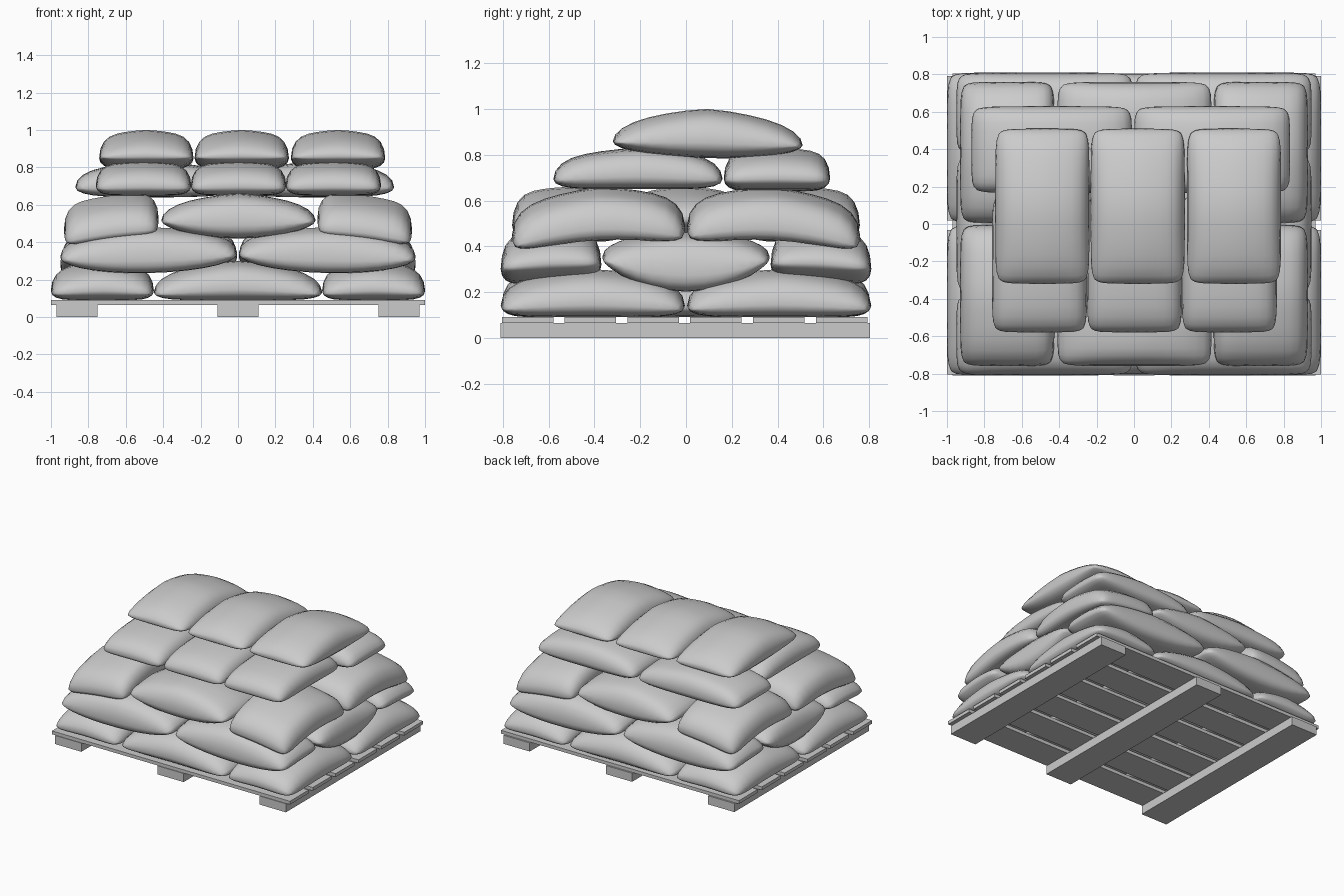
import bpy, bmesh, math

if "Cube" in bpy.data.objects:
    bpy.data.objects.remove(bpy.data.objects["Cube"])

N = 14  # grid resolution of each bag


def box(name, x0, x1, y0, y1, z0, z1):
    bpy.ops.mesh.primitive_cube_add(size=1, location=((x0+x1)/2, (y0+y1)/2, (z0+z1)/2))
    ob = bpy.context.object
    ob.name = name
    ob.scale = (x1-x0, y1-y0, z1-z0)


def bag(name, x0, x1, y0, y1, zb, zt, low=(0, 0), top=(-.04, -.07), tilt=(0, 0)):
    """Stuffed pillow: low/top bend the under and upper faces towards the ends."""
    cx, cy, a, b = (x0+x1)/2, (y0+y1)/2, (x1-x0)/2, (y1-y0)/2
    bm = bmesh.new()

    def vert(i, j, upper):
        u = math.sin(math.pi*(i/N-.5))
        v = math.sin(math.pi*(j/N-.5))
        au, av = min(abs(u), 1), min(abs(v), 1)
        w = math.sqrt(max(0, (1-au**7)*(1-av**7)))
        slope = tilt[0]*u + tilt[1]*v
        lo = zb + low[0]*u*u + low[1]*v*v + slope
        hi = zt + top[0]*au**1.5 + top[1]*av**1.5 + slope
        lo = max(lo, .09)
        seam = lo + .34*(hi-lo)
        z = seam + ((hi if upper else lo) - seam)*w
        # rounded corners, ends slightly narrower than the middle
        x = cx + a*u*(1 - .012*v*v - .07*av**12)
        y = cy + b*v*(1 - .012*u*u - .05*au**12)
        return bm.verts.new((x, y, z))

    up = [[vert(i, j, True) for j in range(N+1)] for i in range(N+1)]
    dn = [[up[i][j] if i in (0, N) or j in (0, N) else vert(i, j, False)
           for j in range(N+1)] for i in range(N+1)]
    for i in range(N):
        for j in range(N):
            bm.faces.new((up[i][j], up[i+1][j], up[i+1][j+1], up[i][j+1]))
            q = (dn[i][j], dn[i][j+1], dn[i+1][j+1], dn[i+1][j])
            if not all(vv in (up[i][j], up[i][j+1], up[i+1][j+1], up[i+1][j]) for vv in q):
                bm.faces.new(q)
    for f in bm.faces:
        f.smooth = True
    me = bpy.data.meshes.new(name)
    bm.to_mesh(me)
    bm.free()
    bpy.context.collection.objects.link(bpy.data.objects.new(name, me))


def mirrored(name, x0, x1, y0, y1, zb, zt, low, top, tilt=(0, 0), sxs=(-1, 1), sys=(-1, 1)):
    for sx in sxs:
        for sy in sys:
            xs, ys = sorted((x0*sx, x1*sx)), sorted((y0*sy, y1*sy))
            bag(name, *xs, *ys, zb, zt, low, top, (tilt[0]*sx, tilt[1]*sy))


# pallet: three runners and six deck slats
for c in (-.86, 0, .86):
    box("pallet_runner", c-.11, c+.11, -.81, .805, 0, .065)
for k in range(6):
    y = -.805 + k*.2745
    box("pallet_slat", -1, 1, y, y+.225, .065, .09)

one = (1,)
# layer 1: lengthwise bags at the sides, crosswise bags between
mirrored("bag_layer1_side", .45, 1, .005, .81, .09, .30, (0, 0), (-.05, -.06))
for c in (-.54, 0, .54):
    bag("bag_layer1_middle", -.45, .45, c-.265, c+.265, .09, .30, (0, 0), (-.08, -.04))

# layer 2: crosswise bags front and back, lengthwise bags between
mirrored("bag_layer2_end", .005, .95, .37, .81, .24, .48, (.05, 0), (-.06, -.03), (-.01, -.01))
mirrored("bag_layer2_centre", .47, .95, -.365, .365, .21, .46, (0, .11), (-.02, -.04),
         (-.015, 0), sys=one)
mirrored("bag_layer2_core", .005, .465, -.365, .365, .26, .46, (0, .06), (-.02, -.04), sys=one)

# layer 3: side bags draped over the edge, crosswise bags between
mirrored("bag_layer3_side", .425, .93, .005, .76, .45, .65, (-.01, -.04), (-.02, -.07), (-.03, -.02))
for c in (-.51, 0, .51):
    bag("bag_layer3_middle", -.41, .415, c-.25, c+.25, .42, .66, (.06, 0), (-.07, -.03))

# layer 4: three lengthwise bags in front, two crosswise behind
for c in (-.505, .003, .51):
    bag("bag_layer4_front", c-.255, c+.255, -.58, .16, .65, .83, (0, 0), (-.02, -.05))
bag("bag_layer4_back", -.87, -.01, .165, .63, .64, .83, (.01, 0), (-.05, -.02))
bag("bag_layer4_back", .0, .835, .165, .63, .64, .83, (.01, 0), (-.05, -.02))

# layer 5: three lengthwise bags on top
for c in (-.49, .02, .535):
    bag("bag_layer5_top", c-.252, c+.252, -.32, .51, .785, 1.0, (.01, .03), (-.035, -.08), (0, -.008))
